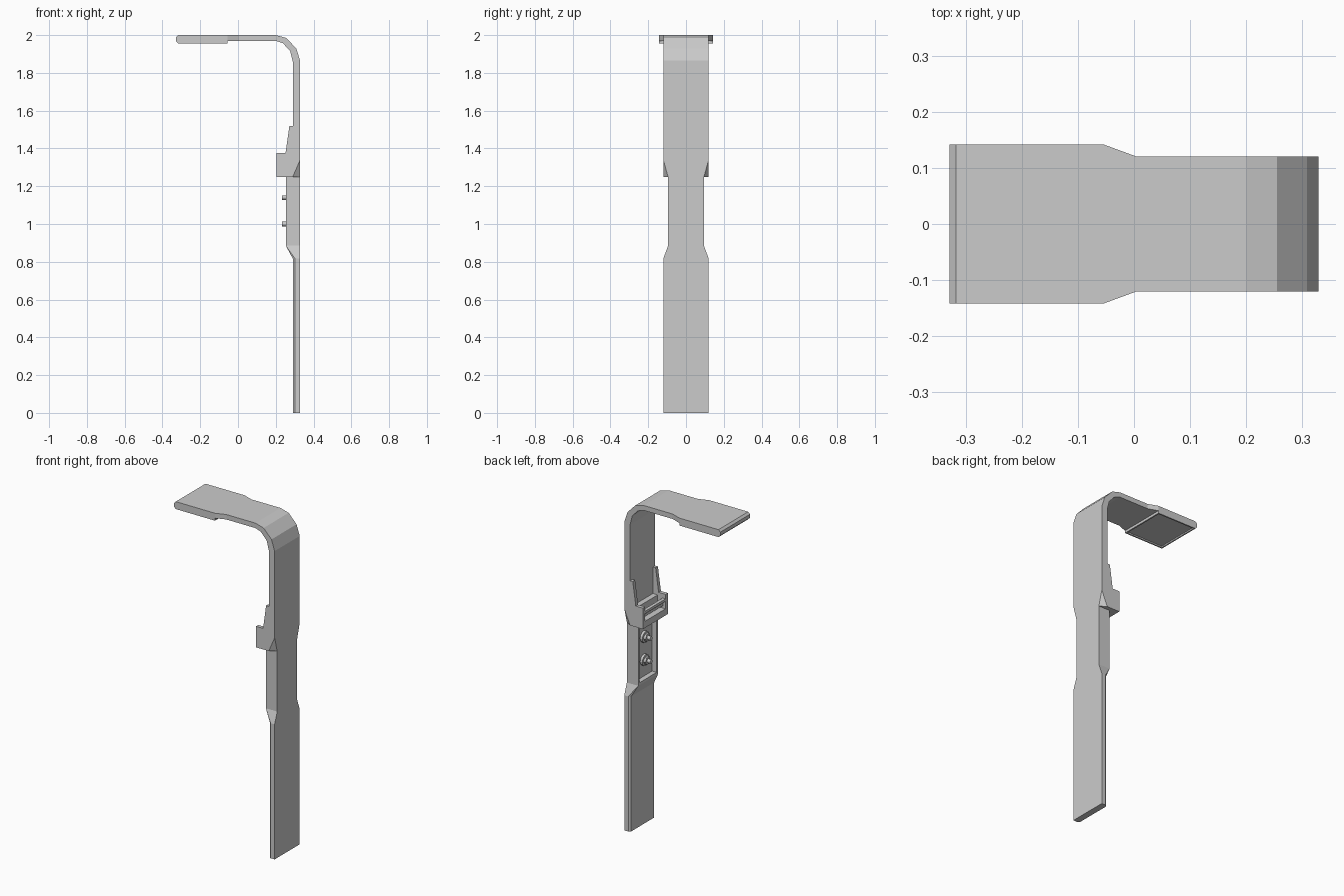
import bpy, bmesh, math
from mathutils import Vector

cube = bpy.data.objects.get("Cube")
if cube:
    bpy.data.objects.remove(cube, do_unlink=True)

grey = bpy.data.materials.new("plain_grey")
grey.use_nodes = True
COLOUR = (0.6, 0.6, 0.6, 1)
grey.diffuse_color = COLOUR
grey.node_tree.nodes["Principled BSDF"].inputs["Base Color"].default_value = COLOUR


def finish(name, bm):
    bmesh.ops.recalc_face_normals(bm, faces=bm.faces)
    mesh = bpy.data.meshes.new(name)
    bm.to_mesh(mesh)
    bm.free()
    mesh.materials.append(grey)
    ob = bpy.data.objects.new(name, mesh)
    bpy.context.collection.objects.link(ob)
    return ob


def hull(name, points):
    bm = bmesh.new()
    for p in points:
        bm.verts.new(p)
    bmesh.ops.convex_hull(bm, input=bm.verts)
    bmesh.ops.dissolve_limit(bm, angle_limit=0.01, verts=bm.verts, edges=bm.edges)
    return finish(name, bm)


def box_points(x0, x1, w, z0, z1, y=0):
    return [(x, y + s * w, z) for x in (x0, x1) for s in (-1, 1) for z in (z0, z1)]


def box(name, *args):
    return hull(name, box_points(*args))


def prism(name, profile, y0, y1):
    """Closed x-z profile extruded along y."""
    bm = bmesh.new()
    face = bm.faces.new([bm.verts.new((x, y0, z)) for x, z in profile])
    ext = bmesh.ops.extrude_face_region(bm, geom=[face])["geom"]
    bmesh.ops.translate(bm, vec=(0, y1 - y0, 0),
                        verts=[v for v in ext if isinstance(v, bmesh.types.BMVert)])
    return finish(name, bm)


def sink_panel(ob, direction, border, depth):
    """Recess the largest face looking in a direction."""
    bm = bmesh.new()
    bm.from_mesh(ob.data)
    d = Vector(direction)
    face = max((f for f in bm.faces if f.normal.dot(d) > 0.99), key=lambda f: f.calc_area())
    bmesh.ops.inset_region(bm, faces=[face], thickness=border)
    rim = bmesh.ops.extrude_face_region(bm, geom=[face])["geom"]
    bmesh.ops.translate(bm, vec=-d * depth,
                        verts=[v for v in rim if isinstance(v, bmesh.types.BMVert)])
    if face.is_valid:
        bmesh.ops.delete(bm, geom=[face], context='FACES')
    bm.to_mesh(ob.data)
    bm.free()


OUT, IN, W, GRIP = 0.329, 0.29, 0.12, 0.095

# Bent upper strap: outer point, inner point, half width
stations = [
    ((-0.055, 2.0), (-0.055, 1.97), 0.142),
    ((0.005, 2.0), (0.005, 1.97), W),
    ((0.2, 2.0), (0.2, 1.97), W),
    ((0.255, 1.985), (0.238, 1.957), W),
    ((0.308, 1.93), (0.276, 1.915), W),
    ((OUT, 1.865), (IN, 1.86), W),
    ((OUT, 1.34), (IN, 1.34), W),
]
bm = bmesh.new()
rings = [[bm.verts.new((p[0], y, p[1])) for p, y in ((o, -w), (o, w), (i, w), (i, -w))]
         for o, i, w in stations]
for a, b in zip(rings, rings[1:]):
    for k in range(4):
        bm.faces.new((a[k], a[k - 1], b[k - 1], b[k]))
bm.faces.new(rings[0])
bm.faces.new(rings[-1])
finish("upper_strap", bm)

# Wide end pad with a sunk underside
pad = prism("end_pad", [(-0.055, 2), (-0.317, 2), (-0.329, 1.988), (-0.329, 1.967),
                        (-0.317, 1.955), (-0.055, 1.955)], -0.142, 0.142)
sink_panel(pad, (0, 0, -1), 0.012, 0.008)

# Strap foot of the clip, with its outer corners cut away
hull("clip_back", box_points(IN, OUT, W, 1.34, 1.34)
     + [(x, s * w, 1.25) for x, w in ((IN, W), (OUT, GRIP)) for s in (-1, 1)])

# Clip cheeks with tapering arms
for side, s in (("left", 1), ("right", -1)):
    prism("clip_cheek_" + side,
          [(0.205, 1.25), (0.205, 1.377), (0.252, 1.377), (0.272, 1.52), (IN, 1.52), (IN, 1.25)],
          s * 0.098, s * W)

# Clip floor, back wall and crossbars
box("clip_floor", 0.205, IN, 0.098, 1.25, 1.29)
box("clip_wall", 0.258, IN, 0.098, 1.29, 1.36)
box("clip_bar_low", 0.222, 0.258, 0.098, 1.305, 1.32)
box("clip_bar_high", 0.205, 0.225, 0.098, 1.335, 1.35)

# Narrow grip with a sunk panel
grip = box("grip", 0.253, OUT, GRIP, 0.885, 1.25)
sink_panel(grip, (-1, 0, 0), 0.02, 0.03)

# Two bolts in the grip: flange, hex head and stud
for label, z in (("lower", 1.0), ("upper", 1.14)):
    for part, r, x0, x1, n in (("flange", 0.034, 0.268, 0.284, 16),
                               ("head", 0.024, 0.254, 0.27, 6),
                               ("stud", 0.012, 0.232, 0.256, 12)):
        ring = [(math.cos(t), math.sin(t)) for t in (2 * math.pi * k / n for k in range(n))]
        hull(f"{label}_bolt_{part}", [(x, r * c, z + r * d) for x in (x0, x1) for c, d in ring])


# Lower strap with chamfered inner edges, and the flare joining it to the grip
def strap_ring(z):
    return [(x, s * w, z) for x, w in ((OUT, W), (0.302, W), (IN, 0.11)) for s in (-1, 1)]


hull("lower_strap", strap_ring(0) + strap_ring(0.817))
hull("flare", strap_ring(0.817) + box_points(0.253, OUT, GRIP, 0.885, 0.885))
